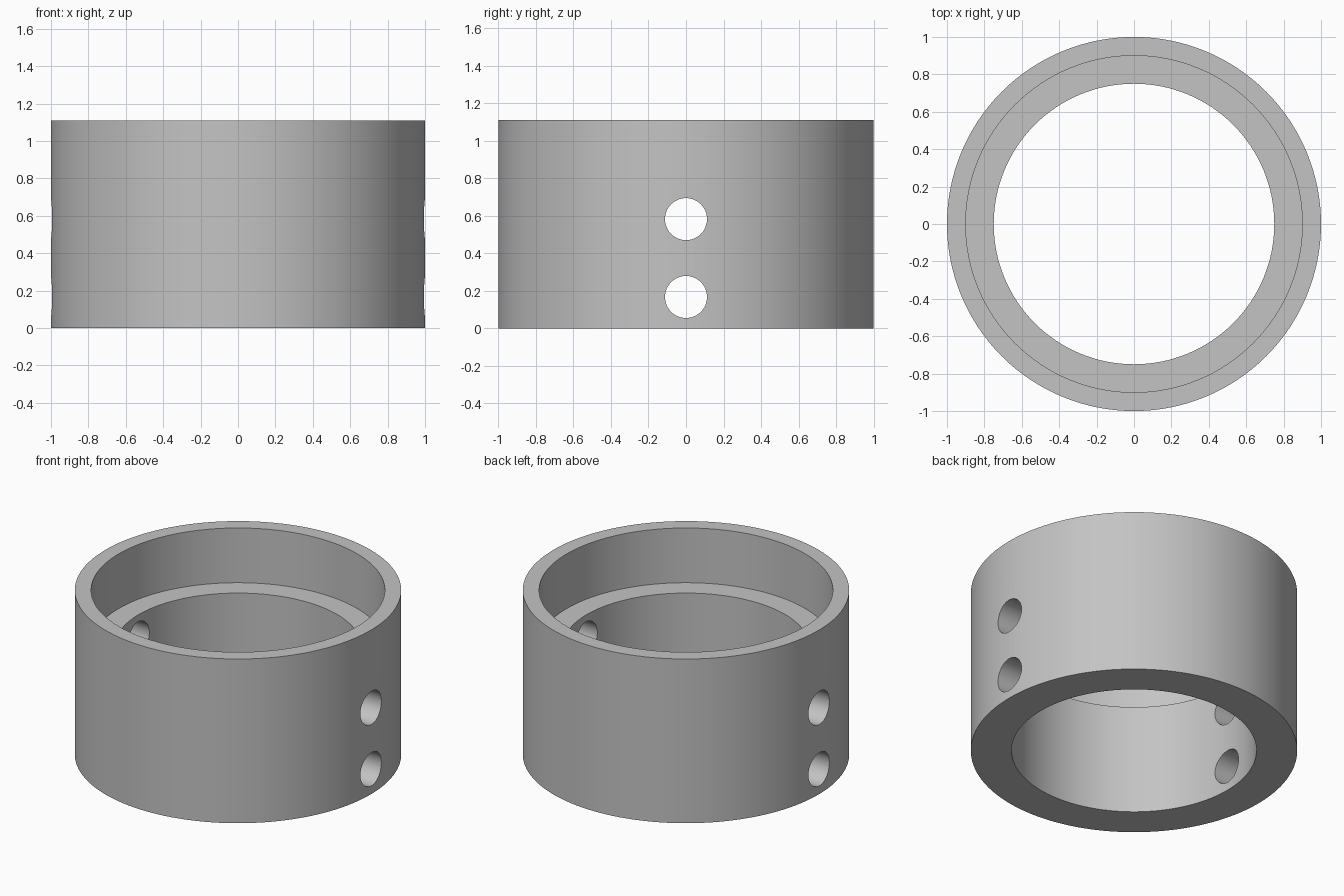
import bpy
import bmesh
import math
from mathutils import Matrix

if "Cube" in bpy.data.objects:
    bpy.data.objects.remove(bpy.data.objects["Cube"], do_unlink=True)

HEIGHT = 1.11
LEDGE = 0.74
OUTER, RECESS, BORE = 1.0, 0.9, 0.75
HOLE_RADIUS = 0.112
HOLE_HEIGHTS = (0.167, 0.582)
SEGMENTS = 128

grey = bpy.data.materials.new("plain grey")
grey.use_nodes = True
colour = (0.55, 0.55, 0.55, 1)
grey.diffuse_color = colour
grey.node_tree.nodes["Principled BSDF"].inputs["Base Color"].default_value = colour


def add_object(name, bm):
    bmesh.ops.recalc_face_normals(bm, faces=bm.faces)
    mesh = bpy.data.meshes.new(name)
    bm.to_mesh(mesh)
    bm.free()
    obj = bpy.data.objects.new(name, mesh)
    mesh.materials.append(grey)
    bpy.context.collection.objects.link(obj)
    return obj


# Stepped collar: closed wall profile turned around the z axis
profile = [(BORE, 0), (OUTER, 0), (OUTER, HEIGHT), (RECESS, HEIGHT),
           (RECESS, LEDGE), (BORE, LEDGE)]
bm = bmesh.new()
verts = [bm.verts.new((r, 0, z)) for r, z in profile]
edges = [bm.edges.new((v, verts[i - 1])) for i, v in enumerate(verts)]
bmesh.ops.spin(bm, geom=verts + edges, cent=(0, 0, 0), axis=(0, 0, 1),
               angle=math.tau, steps=SEGMENTS)
bmesh.ops.remove_doubles(bm, verts=bm.verts, dist=0.0005)
collar = add_object("collar", bm)

# Two cross holes drilled through both side walls
bpy.context.view_layer.objects.active = collar
collar.select_set(True)
for z in HOLE_HEIGHTS:
    bm = bmesh.new()
    placement = Matrix.Translation((0, 0, z)) @ Matrix.Rotation(math.pi / 2, 4, 'Y')
    bmesh.ops.create_cone(bm, cap_ends=True, segments=64, radius1=HOLE_RADIUS,
                          radius2=HOLE_RADIUS, depth=2.4, matrix=placement)
    drill = add_object("hole_cutter", bm)
    drill.hide_render = True
    cut = collar.modifiers.new("cross_hole", 'BOOLEAN')
    cut.operation = 'DIFFERENCE'
    cut.solver = 'EXACT'
    cut.object = drill
    bpy.ops.object.modifier_apply(modifier=cut.name)
    bpy.data.objects.remove(drill, do_unlink=True)

# Smooth round walls with crisp rims
bpy.ops.object.shade_smooth_by_angle(angle=math.radians(30))
